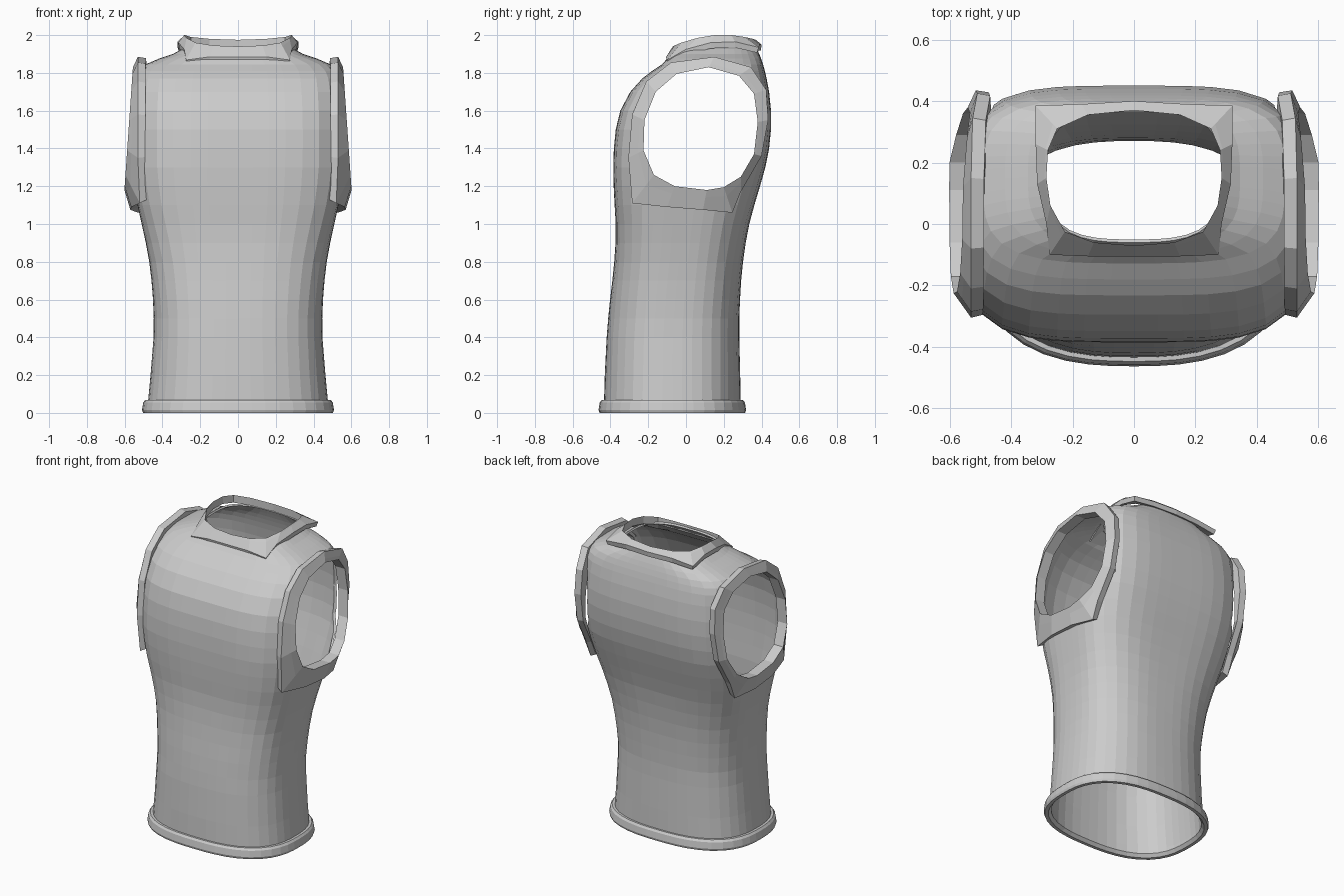
import bpy, bmesh, math
from mathutils import Vector

if "Cube" in bpy.data.objects:
    bpy.data.objects.remove(bpy.data.objects["Cube"])

SEG = 44


def loft(name, rings, wrap=False, cap=False):
    """Skin a list of equal-length point loops with quads."""
    bm = bmesh.new()
    loops = [[bm.verts.new(p) for p in r] for r in rings]
    pairs = list(zip(loops, loops[1:]))
    if wrap:
        pairs.append((loops[-1], loops[0]))
    for a, b in pairs:
        for i in range(len(a)):
            j = (i + 1) % len(a)
            bm.faces.new((a[i], a[j], b[j], b[i]))
    if cap:
        bm.faces.new(loops[0])
        bm.faces.new(loops[-1])
    bmesh.ops.recalc_face_normals(bm, faces=bm.faces[:])
    me = bpy.data.meshes.new(name)
    bm.to_mesh(me)
    bm.free()
    ob = bpy.data.objects.new(name, me)
    bpy.context.collection.objects.link(ob)
    return ob


def section(z, hw, yf, yb, n, grow=0.0):
    """Rounded-box outline of the torso at one height."""
    c, d = (yf + yb) / 2, (yb - yf) / 2 + grow
    pts = []
    for i in range(SEG):
        a = 2 * math.pi * i / SEG
        u, v = math.cos(a), math.sin(a)
        r = (abs(u) ** n + abs(v) ** n) ** (-1 / n)
        pts.append(Vector(((hw + grow) * r * u, c + d * r * v, z)))
    return pts


# torso profile: height, half width, front y, back y, squareness
PROFILE = [
    (0.02, .480, -.435, .290, 2.6), (0.20, .463, -.430, .287, 2.6),
    (0.40, .447, -.420, .282, 2.7), (0.50, .446, -.412, .282, 2.7),
    (0.60, .450, -.402, .286, 2.8), (0.70, .458, -.390, .292, 2.9),
    (0.80, .470, -.380, .302, 3.0), (0.90, .488, -.373, .316, 3.2),
    (1.00, .510, -.372, .335, 3.4), (1.10, .532, -.378, .362, 3.6),
    (1.20, .545, -.383, .392, 3.8), (1.30, .552, -.385, .420, 4.0),
    (1.40, .555, -.382, .440, 4.0), (1.50, .555, -.372, .450, 4.0),
    (1.60, .552, -.348, .450, 4.0), (1.70, .545, -.295, .440, 4.0),
    (1.77, .535, -.232, .427, 4.0), (1.81, .522, -.180, .418, 3.8),
    (1.845, .490, -.128, .408, 3.6), (1.875, .420, -.100, .398, 3.4),
    (1.90, .345, -.080, .388, 3.2), (1.93, .290, -.060, .375, 3.0)]

# armhole: hole y, hole z, then edge of the trim x, y, z
ARM = [
    (-.17, 1.26, .520, -.285, 1.11), (-.06, 1.20, .565, -.10, 1.09),
    (.11, 1.18, .570, .09, 1.075), (.20, 1.195, .530, .245, 1.06),
    (.29, 1.25, .530, .29, 1.17), (.36, 1.37, .520, .40, 1.36),
    (.38, 1.54, .515, .435, 1.55), (.36, 1.69, .510, .425, 1.71),
    (.28, 1.785, .525, .345, 1.83), (.12, 1.83, .530, .15, 1.885),
    (-.05, 1.795, .530, -.08, 1.855), (-.16, 1.70, .530, -.21, 1.755),
    (-.22, 1.55, .530, -.285, 1.58), (-.225, 1.39, .530, -.305, 1.35)]

arm_outer = [Vector(p[2:]) for p in ARM]
arm_hole = [Vector((.6 - .045 * (p[1] - 1.2) / .65 - .2 * max(0, p[0] - .2), p[0], p[1]))
            for p in ARM]


def mix(a, b, t):
    return [p.lerp(q, t) for p, q in zip(a, b)]


def shift(ring, v):
    return [p + Vector(v) for p in ring]


def flip(ring):
    return [Vector((-p.x, p.y, p.z)) for p in ring]


# torso shell
body = loft("torso", [section(*p) for p in PROFILE])
thick = body.modifiers.new("thickness", 'SOLIDIFY')
thick.thickness = 0.012
thick.offset = -1

# armhole openings
cut_ring = mix(arm_hole, arm_outer, 0.25)
bpy.context.view_layer.objects.active = body
bpy.ops.object.modifier_apply(modifier="thickness")
for side in (1, -1):
    ends = [[Vector((side * x, p.y, p.z)) for p in cut_ring] for x in (.41, .8)]
    cutter = loft("armhole_cutter", ends, cap=True)
    cutter.hide_render = True
    m = body.modifiers.new("armhole", 'BOOLEAN')
    m.operation = 'DIFFERENCE'
    m.solver = 'EXACT'
    m.object = cutter
    bpy.ops.object.modifier_apply(modifier="armhole")
    bpy.data.objects.remove(cutter)

# armhole trims
trim = [shift(mix(arm_outer, arm_hole, .12), (-.045, 0, 0)), arm_outer,
        mix(arm_hole, arm_outer, .35), arm_hole,
        shift(arm_hole, (-.07, 0, 0))]
loft("armhole_trim_right", trim, wrap=True)
loft("armhole_trim_left", [flip(r) for r in trim], wrap=True)

# neck trim, half outline front to back, mirrored
half_outer = [(0, -.105, 1.885), (.15, -.105, 1.885), (.275, -.10, 1.868),
              (.285, 0, 1.925), (.315, .13, 1.96), (.32, .26, 1.965),
              (.32, .385, 1.935), (.17, .39, 1.95), (0, .40, 1.95)]
half_hole = [(0, -.07, 1.94), (.13, -.06, 1.945), (.225, -.025, 1.96),
             (.272, .06, 1.985), (.285, .15, 2.0), (.28, .24, 2.0),
             (.25, .31, 1.99), (.15, .355, 1.98), (0, .37, 1.975)]


def mirror_loop(half):
    pts = [Vector(p) for p in half]
    return pts + flip(pts[-2:0:-1])


outer, hole = mirror_loop(half_outer), mirror_loop(half_hole)
loft("neck_trim", [shift(mix(outer, hole, .12), (0, 0, -.035)), outer,
                   mix(hole, outer, .2), hole,
                   shift(hole, (0, 0, -.05))], wrap=True)

# hem band
base = PROFILE[0][1:]
loft("hem", [section(0, *base, grow=.002), section(0, *base, grow=.023),
             section(.015, *base, grow=.028), section(.055, *base, grow=.022),
             section(.068, *base, grow=.012), section(.068, *base, grow=-.014),
             section(.02, *base, grow=-.014)], wrap=True)
